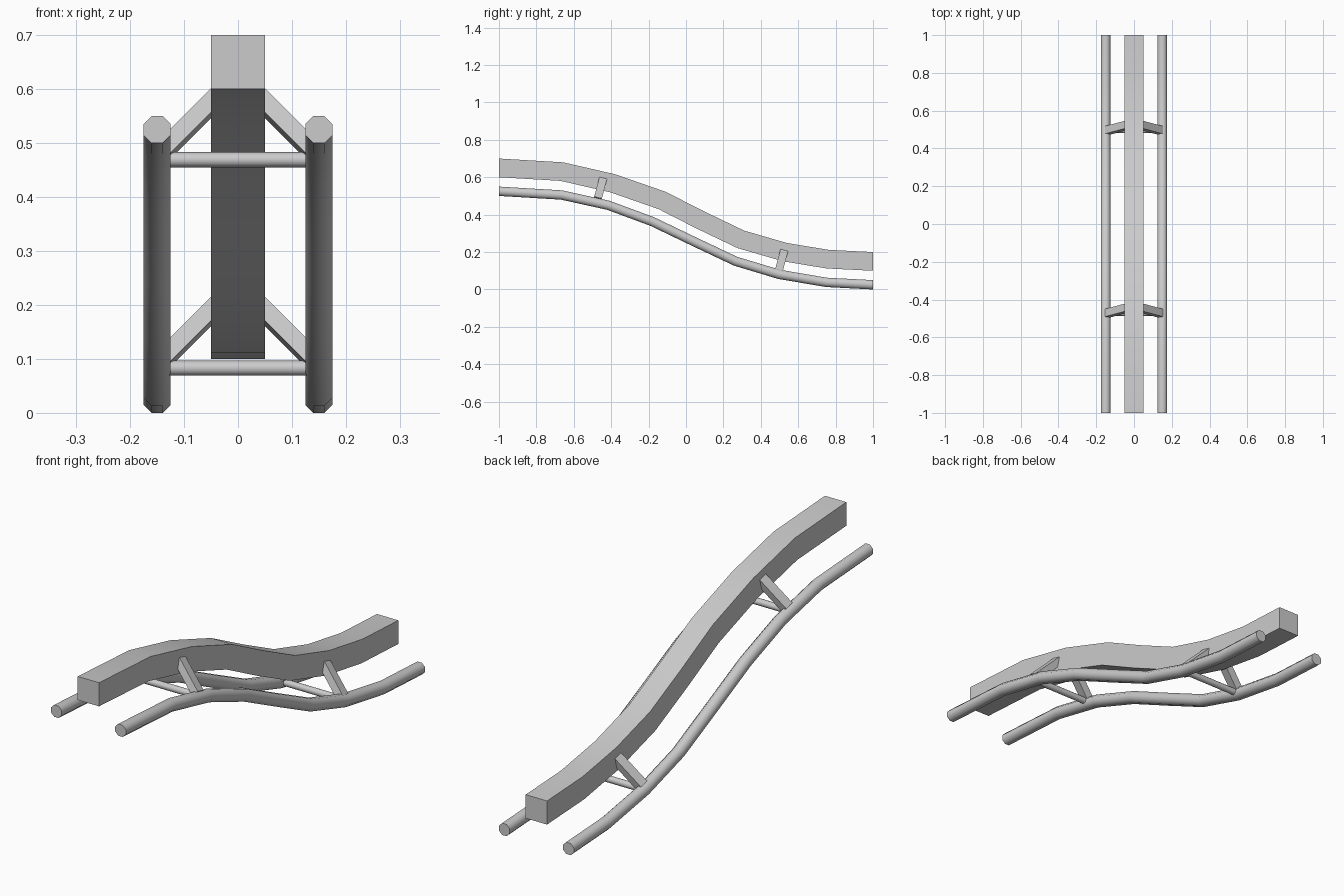
import bpy
from math import cos, sin, pi, radians
from mathutils import Vector, Matrix

if "Cube" in bpy.data.objects:
    bpy.data.objects.remove(bpy.data.objects["Cube"])

# Side paths of the spine beam and running rails, as (y, z)
SPINE = [(-1, .65), (-.663, .63), (-.393, .568), (-.128, .476), (.08, .37),
         (.293, .268), (.527, .2), (.757, .162), (1, .15)]
RAIL = [(-1, .525), (-.665, .505), (-.415, .45), (-.18, .363), (.045, .255),
        (.265, .151), (.497, .081), (.75, .038), (1, .025)]


def make(name, verts, faces, angle):
    mesh = bpy.data.meshes.new(name)
    mesh.from_pydata(verts, [], faces)
    obj = bpy.data.objects.new(name, mesh)
    bpy.context.collection.objects.link(obj)
    bpy.ops.object.select_all(action='DESELECT')
    obj.select_set(True)
    bpy.context.view_layer.objects.active = obj
    bpy.ops.object.mode_set(mode='EDIT')
    bpy.ops.mesh.select_all(action='SELECT')
    bpy.ops.mesh.normals_make_consistent(inside=False)
    bpy.ops.object.mode_set(mode='OBJECT')
    bpy.ops.object.shade_smooth_by_angle(angle=radians(angle))
    return obj


def ngon(sides, apothem):
    r = apothem / cos(pi / sides)
    return [(r * cos(2 * pi * (k + .5) / sides), r * sin(2 * pi * (k + .5) / sides))
            for k in range(sides)]


def sweep(name, path, x, profile, angle):
    pts = [Vector((x, y, z)) for y, z in path]
    n, last = len(profile), len(pts) - 1
    verts = []
    for i, p in enumerate(pts):
        if i in (0, last):
            t = Vector((0, 1, 0))
        else:
            t = ((pts[i + 1] - p).normalized() + (p - pts[i - 1]).normalized()).normalized()
        up = Vector((0, -t.z, t.y))
        verts += [p + Vector((a, 0, 0)) + up * b for a, b in profile]
    faces = [(i * n + k, i * n + (k + 1) % n, (i + 1) * n + (k + 1) % n, (i + 1) * n + k)
             for i in range(last) for k in range(n)]
    faces += [tuple(range(n)), tuple(range(last * n, last * n + n))]
    return make(name, verts, faces, angle)


def strut(name, a, b, width, thick):
    a, b = Vector(a), Vector(b)
    d = (b - a).normalized()
    up = Vector((0, b.y - a.y, b.z - a.z)).normalized()
    along = Vector((0, up.z, -up.y))
    side = d.cross(along)
    verts = [p + along * u * width / 2 + side * v * thick / 2
             for p in (a, b) for u, v in ((-1, -1), (1, -1), (1, 1), (-1, 1))]
    faces = [(k, (k + 1) % 4, 4 + (k + 1) % 4, 4 + k) for k in range(4)]
    return make(name, verts, faces + [(0, 1, 2, 3), (4, 5, 6, 7)], 30)


# Square spine beam
sweep("spine_beam", SPINE, 0, ngon(4, .05), 30)

# Pair of round rails
for side, label in ((-1, "left"), (1, "right")):
    sweep("rail_" + label, RAIL, side * .15, ngon(8, .025), 60)

# Cross ties with slanted struts up to the spine
for label, y, z in (("high", -.473, .469), ("low", .495, .083)):
    bpy.ops.mesh.primitive_cylinder_add(vertices=12, radius=.014, depth=.29,
                                        location=(0, y, z), rotation=(0, pi / 2, 0))
    bpy.context.object.name = "cross_tie_" + label
    bpy.ops.object.shade_smooth_by_angle(angle=radians(60))
    for side, name in ((-1, "left"), (1, "right")):
        strut(f"strut_{label}_{name}", (side * .143, y, z + .012),
              (side * .03, y + .03, z + .125), .042, .032)
